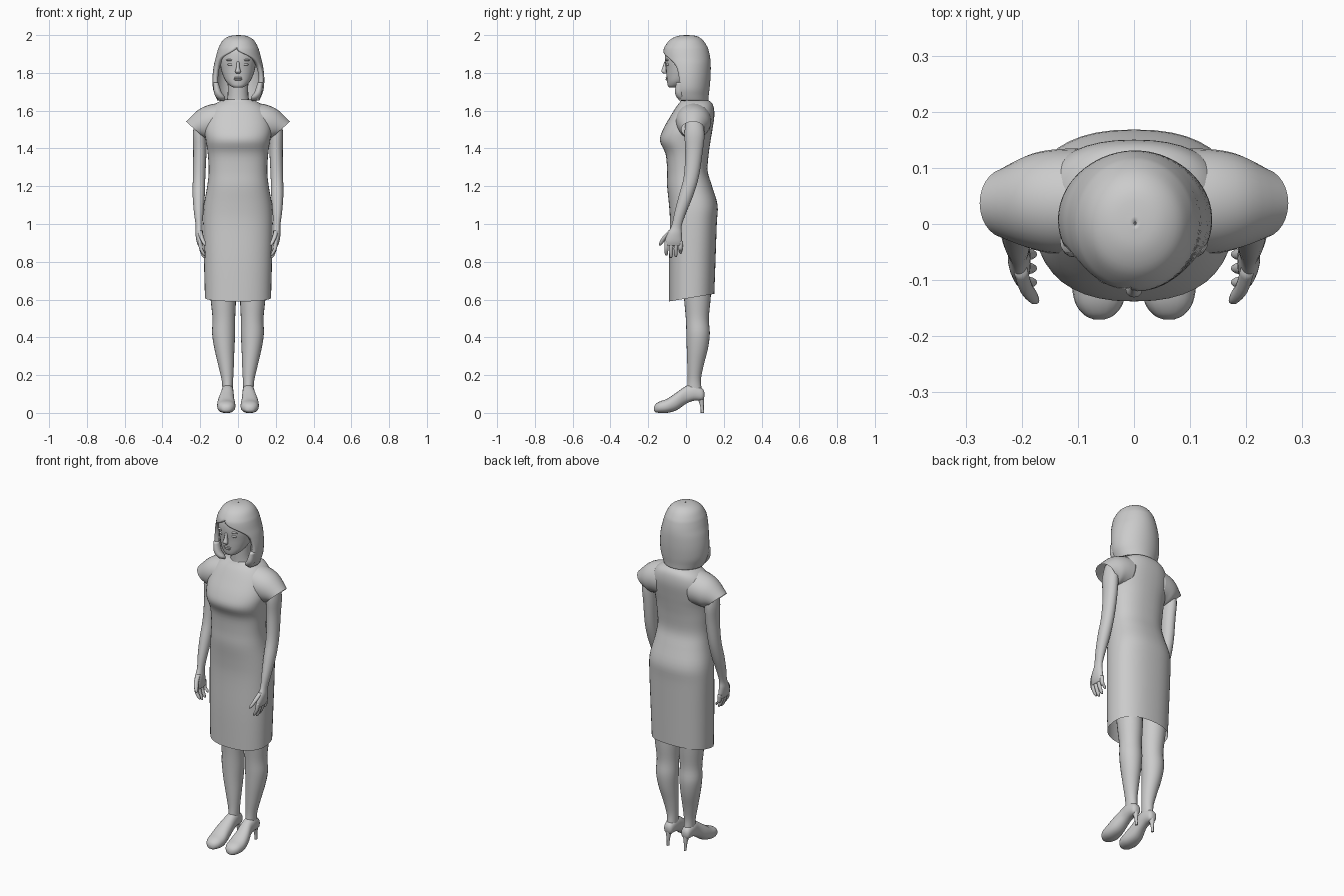
import bpy, bmesh, math
from mathutils import Vector


def spline(rows, steps):
    """Catmull-Rom interpolation of rows of numbers."""
    out = []
    for i in range(len(rows) - 1):
        a, b, c, d = (rows[max(0, min(len(rows) - 1, i + k))] for k in (-1, 0, 1, 2))
        for s in range(steps):
            t = s / steps
            out.append([0.5 * (2 * q + (r - p) * t + (2 * p - 5 * q + 4 * r - w) * t * t
                               + (3 * q - p - 3 * r + w) * t ** 3)
                        for p, q, r, w in zip(a, b, c, d)])
    return out + [list(rows[-1])]


def finish(name, bm, mirror=False):
    bmesh.ops.remove_doubles(bm, verts=bm.verts, dist=0.0002)
    bmesh.ops.recalc_face_normals(bm, faces=bm.faces)
    for f in bm.faces:
        f.smooth = True
    me = bpy.data.meshes.new(name)
    bm.to_mesh(me)
    bm.free()
    ob = bpy.data.objects.new(name, me)
    bpy.context.collection.objects.link(ob)
    if mirror:
        m = ob.modifiers.new("mirror", 'MIRROR')
        m.use_mirror_merge = False
    return ob


def loft(name, rings, n=24, power=2.0, caps=(True, True), mirror=False, steps=4):
    """Skin superellipse rings given as centre + two half-axis vectors (9 numbers)."""
    bm = bmesh.new()
    loops = []
    for r in spline(rings, steps):
        c, u, v = Vector(r[0:3]), Vector(r[3:6]), Vector(r[6:9])
        loop = []
        for k in range(n):
            a = 2 * math.pi * k / n
            cu = math.copysign(abs(math.cos(a)) ** (2 / power), math.cos(a))
            sv = math.copysign(abs(math.sin(a)) ** (2 / power), math.sin(a))
            loop.append(bm.verts.new(c + u * cu + v * sv))
        loops.append(loop)
    for a, b in zip(loops, loops[1:]):
        for k in range(n):
            bm.faces.new((a[k], a[(k + 1) % n], b[(k + 1) % n], b[k]))
    if caps[0]:
        bm.faces.new(loops[0])
    if caps[1]:
        bm.faces.new(loops[-1])
    return finish(name, bm, mirror)


def body(z, rx, yf, yb, tilt=0):      # horizontal ring on the centre line
    return (0, (yf + yb) / 2, z, rx, 0, 0, 0, (yb - yf) / 2, tilt)


def limb(z, x, y, rx, ry):            # horizontal ring off centre
    return (x, y, z, rx, 0, 0, 0, ry, 0)


def ellipsoid(name, loc, size, mirror=False):
    bm = bmesh.new()
    bmesh.ops.create_uvsphere(bm, u_segments=16, v_segments=10, radius=1)
    for v in bm.verts:
        v.co = Vector(loc) + Vector(a * b for a, b in zip(v.co, size))
    return finish(name, bm, mirror)


# dress body, open at the hem
loft("dress", [
    body(.61, .175, -.09, .15, .02), body(.80, .18, -.09, .156),
    body(1.0, .184, -.085, .163), body(1.1, .18, -.09, .167),
    body(1.2, .163, -.10, .138), body(1.28, .155, -.10, .115),
    body(1.37, .16, -.108, .12), body(1.44, .17, -.138, .13),
    body(1.50, .178, -.122, .14), body(1.57, .168, -.083, .15),
    body(1.62, .14, -.052, .146), body(1.648, .10, -.03, .13),
    body(1.66, .065, -.022, .10)],
    n=40, power=2.35, caps=(False, True))

# cap sleeves
loft("cap_sleeve", [
    (.10, .04, 1.545, -.01, 0, .097, 0, .095, 0),
    (.15, .04, 1.54, .005, 0, .09, 0, .092, 0),
    (.19, .04, 1.525, .022, 0, .078, 0, .082, 0),
    (.228, .037, 1.50, .047, 0, .042, 0, .062, 0)],
    n=28, caps=(True, False), mirror=True)

# arms and palms
loft("arm", [
    limb(1.56, .195, .042, .03, .04), limb(1.48, .203, .045, .036, .053),
    limb(1.38, .202, .042, .035, .046), limb(1.25, .206, .028, .033, .04),
    limb(1.15, .208, .0, .032, .038), limb(1.06, .208, -.03, .025, .031),
    limb(.99, .206, -.05, .018, .027), limb(.95, .205, -.06, .02, .038),
    limb(.91, .202, -.066, .018, .046), limb(.885, .198, -.067, .013, .045)],
    n=20, mirror=True)

# fingers and thumb
for i, tip in enumerate((.832, .82, .824, .845)):
    y = -.104 + .025 * i
    loft("finger_%d" % (i + 1), [
        limb(.91, .201, y + .003, .011, .012), limb(.87, .196, y, .010, .0115),
        limb(tip + .012, .183, y, .009, .009), limb(tip, .177, y, .004, .004)],
        n=10, mirror=True)
loft("thumb", [
    limb(.965, .203, -.08, .013, .014), limb(.93, .193, -.112, .012, .014),
    limb(.90, .18, -.131, .010, .011), limb(.885, .173, -.138, .004, .004)],
    n=10, mirror=True)

# legs
loft("leg", [
    limb(.72, .085, .06, .072, .078), limb(.6, .078, .06, .067, .07),
    limb(.5, .075, .06, .06, .061), limb(.42, .076, .064, .061, .062),
    limb(.34, .072, .06, .053, .056), limb(.25, .063, .05, .041, .043),
    limb(.17, .056, .044, .03, .035), limb(.10, .055, .045, .027, .042)],
    n=24, mirror=True)

# high-heeled shoes: (y, bottom, top, half width)
shoe = [(.097, .085, .11, .012), (.085, .066, .13, .026), (.04, .064, .15, .032),
        (0, .048, .142, .034), (-.05, .014, .108, .043), (-.10, .0, .075, .049),
        (-.14, .0, .06, .043), (-.162, .004, .045, .027), (-.17, .012, .03, .01)]
loft("shoe", [(.056 + .006 * (y < -.02), y, (b + t) / 2, w, 0, 0, 0, 0, (t - b) / 2)
              for y, b, t, w in shoe], n=20, power=2.3, mirror=True)
loft("stiletto_heel", [
    limb(.10, .056, .07, .024, .026), limb(.07, .056, .08, .015, .016),
    limb(.03, .056, .085, .008, .009), limb(0, .056, .087, .007, .009)],
    n=12, mirror=True)

# neck and head
loft("neck", [body(1.62, .068, -.025, .10), body(1.68, .055, -.025, .085),
              body(1.77, .055, -.03, .08)], n=20)
loft("head", [
    body(1.722, .022, -.088, -.05), body(1.732, .042, -.096, -.02),
    body(1.755, .064, -.100, .02), body(1.785, .079, -.103, .06),
    body(1.82, .09, -.106, .09), body(1.87, .096, -.112, .10),
    body(1.92, .09, -.108, .10), body(1.955, .07, -.085, .08),
    body(1.975, .03, -.04, .04)], n=28, power=2.15)

# facial features
loft("nose", [limb(1.86, 0, -.106, .007, .008), limb(1.83, 0, -.112, .009, .012),
              limb(1.808, 0, -.117, .015, .014), limb(1.797, 0, -.110, .011, .009)],
     n=12)
ellipsoid("eye", (.038, -.094, 1.845), (.017, .012, .008), True)
ellipsoid("brow", (.04, -.098, 1.868), (.024, .010, .006), True)
ellipsoid("upper_lip", (0, -.099, 1.774), (.025, .009, .005))
ellipsoid("lower_lip", (0, -.098, 1.765), (.021, .010, .006))

# hair: shell open at the face; (z, half width, front y, back y, opening, parting shift)
hair = spline([
    (2.0, .002, -.002, .004, 0, 0), (1.995, .045, -.045, .055, 0, 0),
    (1.975, .080, -.085, .088, 0, 0), (1.94, .102, -.112, .112, 0, 4),
    (1.915, .111, -.120, .121, 10, 8), (1.88, .120, -.121, .128, 45, 6),
    (1.84, .130, -.118, .131, 62, 2), (1.78, .137, -.115, .130, 68, 0),
    (1.72, .135, -.108, .125, 66, 0), (1.68, .123, -.10, .120, 60, 0),
    (1.655, .112, -.09, .118, 60, 0)], 4)
bm = bmesh.new()
cols, grid = 44, []
for z, rx, yf, yb, gap, shift in hair:
    gap = max(gap, 0)
    row = []
    for k in range(cols + 1):
        a = math.radians(gap + (360 - 2 * gap) * k / cols - shift)
        row.append(bm.verts.new((.002 + rx * math.sin(a),
                                 (yf + yb) / 2 - (yb - yf) / 2 * math.cos(a), z)))
    grid.append(row)
for a, b in zip(grid, grid[1:]):
    for k in range(cols):
        bm.faces.new((a[k], b[k], b[k + 1], a[k + 1]))
ob = finish("hair", bm)
if ob.data.polygons[cols * 20].normal.dot(ob.data.polygons[cols * 20].center - Vector((0, 0, 1.85))) < 0:
    ob.data.flip_normals()
sol = ob.modifiers.new("thickness", 'SOLIDIFY')
sol.thickness = .022
sol.offset = -1

# hair tips curling in beside the neck
loft("hair_curl", [
    limb(1.75, .118, -.03, .014, .022), limb(1.70, .108, -.035, .02, .024),
    limb(1.67, .092, -.028, .024, .022), limb(1.652, .085, -.015, .012, .012)],
    n=14, mirror=True)
